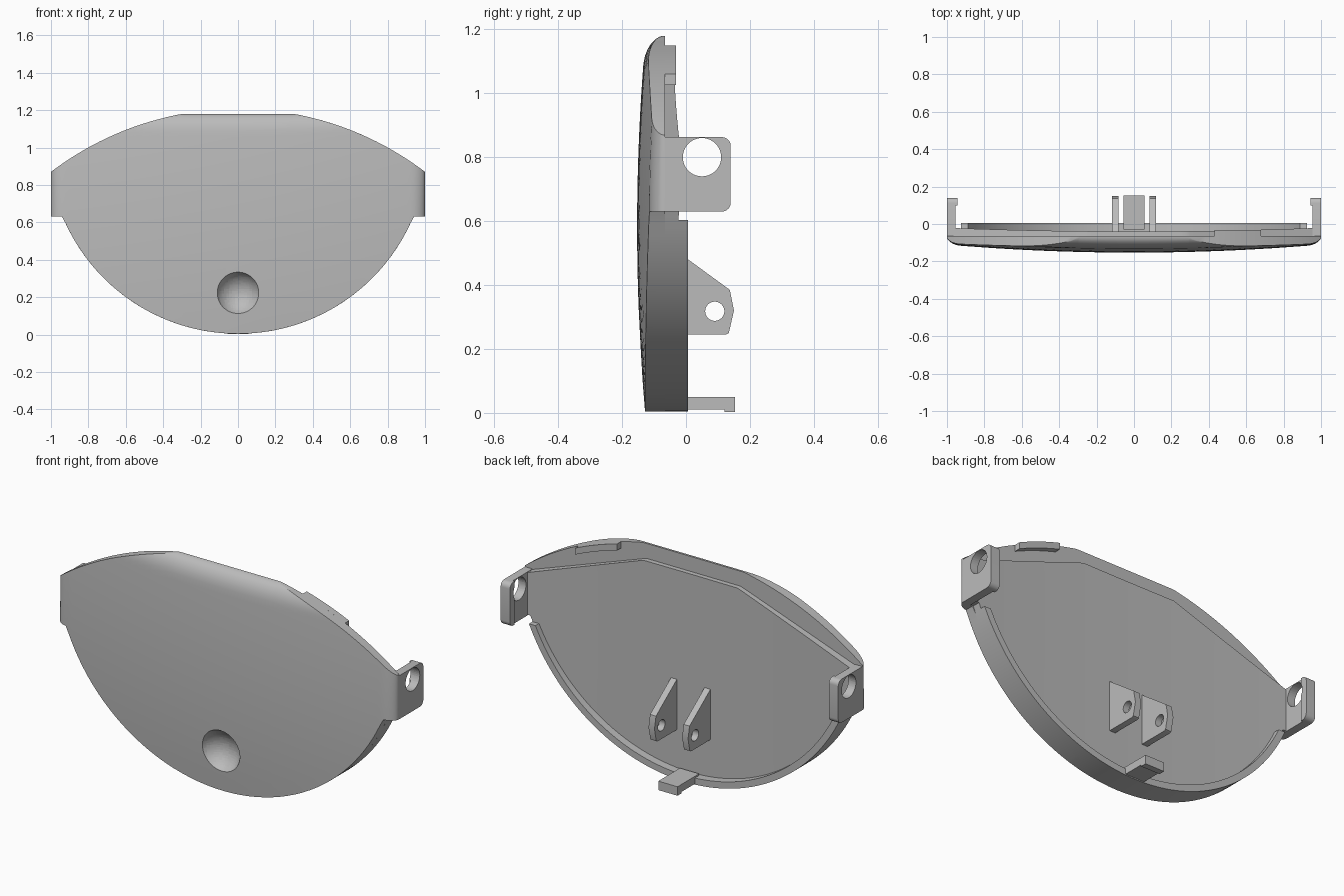
import bpy, bmesh, math
from mathutils import Matrix, Vector

cube = bpy.data.objects.get("Cube")
if cube:
    bpy.data.objects.remove(cube, do_unlink=True)

grey = bpy.data.materials.new("light_grey")
grey.use_nodes = True
GREY = (0.5, 0.5, 0.5, 1)
grey.diffuse_color = GREY
grey.node_tree.nodes["Principled BSDF"].inputs["Base Color"].default_value = GREY

R = 1.015       # radius of the lower edge
EAR = 0.63      # underside of the side ears


def finish(bm, name, smooth=True):
    bmesh.ops.recalc_face_normals(bm, faces=bm.faces)
    mesh = bpy.data.meshes.new(name)
    bm.to_mesh(mesh)
    bm.free()
    obj = bpy.data.objects.new(name, mesh)
    bpy.context.collection.objects.link(obj)
    mesh.materials.append(grey)
    if smooth:
        shade(obj)
    return obj


def shade(obj):
    bpy.ops.object.select_all(action='DESELECT')
    obj.select_set(True)
    bpy.context.view_layer.objects.active = obj
    bpy.ops.object.shade_smooth_by_angle(angle=math.radians(30))


def slab(name, xs, top, bottom, front, back, rows=24):
    """Closed plate between two outline curves and two depth surfaces."""
    bm = bmesh.new()
    sheets = []
    for depth in (front, back):
        sheet = []
        for x in xs:
            lo, hi = bottom(x), top(x)
            zs = [lo + (hi - lo) * math.sin(i / rows * math.pi / 2) for i in range(rows + 1)]
            sheet.append([bm.verts.new((x, depth(x, z), z)) for z in zs])
        sheets.append(sheet)
    f, b = sheets
    n = len(xs) - 1
    for s in sheets:
        for i in range(n):
            for j in range(rows):
                bm.faces.new((s[i][j], s[i + 1][j], s[i + 1][j + 1], s[i][j + 1]))
    for j in (0, rows):
        for i in range(n):
            bm.faces.new((f[i][j], f[i + 1][j], b[i + 1][j], b[i][j]))
    for i in (0, n):
        for j in range(rows):
            bm.faces.new((f[i][j], f[i][j + 1], b[i][j + 1], b[i][j]))
    return finish(bm, name)


def prism(name, points, step):
    """Extrude a planar outline along a vector."""
    bm = bmesh.new()
    face = bm.faces.new([bm.verts.new(p) for p in points])
    new = bmesh.ops.extrude_face_region(bm, geom=[face])["geom"]
    verts = [v for v in new if isinstance(v, bmesh.types.BMVert)]
    bmesh.ops.translate(bm, verts=verts, vec=Vector(step))
    return finish(bm, name)


def cut(obj, bm):
    cutter = finish(bm, "cutter", False)
    cutter.hide_render = True
    mod = obj.modifiers.new("cut", 'BOOLEAN')
    mod.operation = 'DIFFERENCE'
    mod.solver = 'EXACT'
    mod.object = cutter
    bpy.context.view_layer.objects.active = obj
    bpy.ops.object.modifier_apply(modifier=mod.name)
    bpy.data.objects.remove(cutter, do_unlink=True)
    shade(obj)


def drill(obj, x, y, z, radius):
    bm = bmesh.new()
    turn = Matrix.Translation((x, y, z)) @ Matrix.Rotation(math.pi / 2, 4, 'Y')
    bmesh.ops.create_cone(bm, cap_ends=True, segments=40, radius1=radius,
                          radius2=radius, depth=0.3, matrix=turn)
    cut(obj, bm)


# Outline and depth rules
def outline_top(x):
    return min(1.18, math.sqrt(1.65 ** 2 - x * x) - 0.443)


def outline_bottom(x):
    return min(EAR, 0.004 + R - math.sqrt(max(R * R - x * x, 0)))


def front_depth(x, z):
    y = -0.153 + 0.043 * x * x + 0.075 * (z - 0.58) ** 2
    # rounded upper and side edges
    t = max((z - 1.09) / 0.09, (abs(x) - 0.93) / 0.07, 0)
    return y + (-0.068 - y) * (1 - math.sqrt(max(1 - t * t, 0)))


def columns(half):
    xs = [half * math.sin(i / 32 * math.pi / 2) for i in range(-32, 33)]
    return sorted(xs + [-0.3, 0.3])


# Front shell with a round finger dimple
shell = slab("front_shell", columns(1), outline_top, outline_bottom,
             front_depth, lambda x, z: -0.065)
ball = bmesh.new()
bmesh.ops.create_uvsphere(ball, u_segments=48, v_segments=32, radius=0.125,
                          matrix=Matrix.Translation((0, -0.2, 0.22)))
cut(shell, ball)

# Raised back panel with a straight-sided top
slab("back_panel", columns(0.955),
     lambda x: 1.10 - 0.24 * max(0, abs(x) - 0.28) / 0.675,
     lambda x: outline_bottom(x) + 0.004,
     lambda x, z: -0.07, lambda x, z: -0.04 + 0.02 * x * x, 4)

# Lower rim following the curved edge
end = math.acos((R - 0.6) / R)
rim = []
for radius, sign in ((R, 1), (R - 0.035, -1)):
    stop = math.acos((R - 0.6) / radius)
    for i in range(-40, 41):
        a = sign * stop * i / 40
        rim.append((radius * math.sin(a), -0.066, R + 0.004 - radius * math.cos(a)))
prism("lower_rim", rim, (0, 0.072, 0))

# Small catch on the left upper edge
slab("upper_catch", [0.43 + 0.025 * i for i in range(11)], outline_top,
     lambda x: outline_top(x) - 0.035, lambda x, z: -0.068, lambda x, z: -0.032, 2)

# Side brackets with rounded corners, a thicker end and a pivot hole
for side, label in ((1, "left"), (-1, "right")):
    def bracket_outline(x, start):
        pts = [(x, start, 0.863), (x, start, EAR)]
        for cz, a0 in ((EAR + 0.028, -90), (0.835, 0)):
            for i in range(7):
                a = math.radians(a0 + 15 * i)
                pts.append((x, 0.112 + 0.028 * math.cos(a), cz + 0.028 * math.sin(a)))
        return pts
    arm = prism(label + "_bracket", bracket_outline(side, -0.068), (-side * 0.045, 0, 0))
    drill(arm, side, 0.05, 0.80, 0.06)
    lip = prism(label + "_bracket_lip", bracket_outline(side * 0.956, 0.1), (-side * 0.011, 0, 0))
    drill(lip, side, 0.05, 0.80, 0.06)

    # Pivot lugs on the back panel
    profile = [(-0.05, 0.245), (0.125, 0.245), (0.134, 0.25), (0.15, 0.32),
               (0.137, 0.385), (0, 0.485), (-0.05, 0.522)]
    lug = prism(label + "_lug", [(side * 0.082, y, z) for y, z in profile],
                (side * 0.035, 0, 0))
    drill(lug, side * 0.1, 0.09, 0.318, 0.03)

# Bottom latch with a small hooked tip
latch = [(-0.03, 0.01), (0.12, 0.01), (0.12, 0.002), (0.153, 0.002),
         (0.153, 0.05), (-0.03, 0.05)]
prism("bottom_latch", [(-0.057, y, z) for y, z in latch], (0.114, 0, 0))
